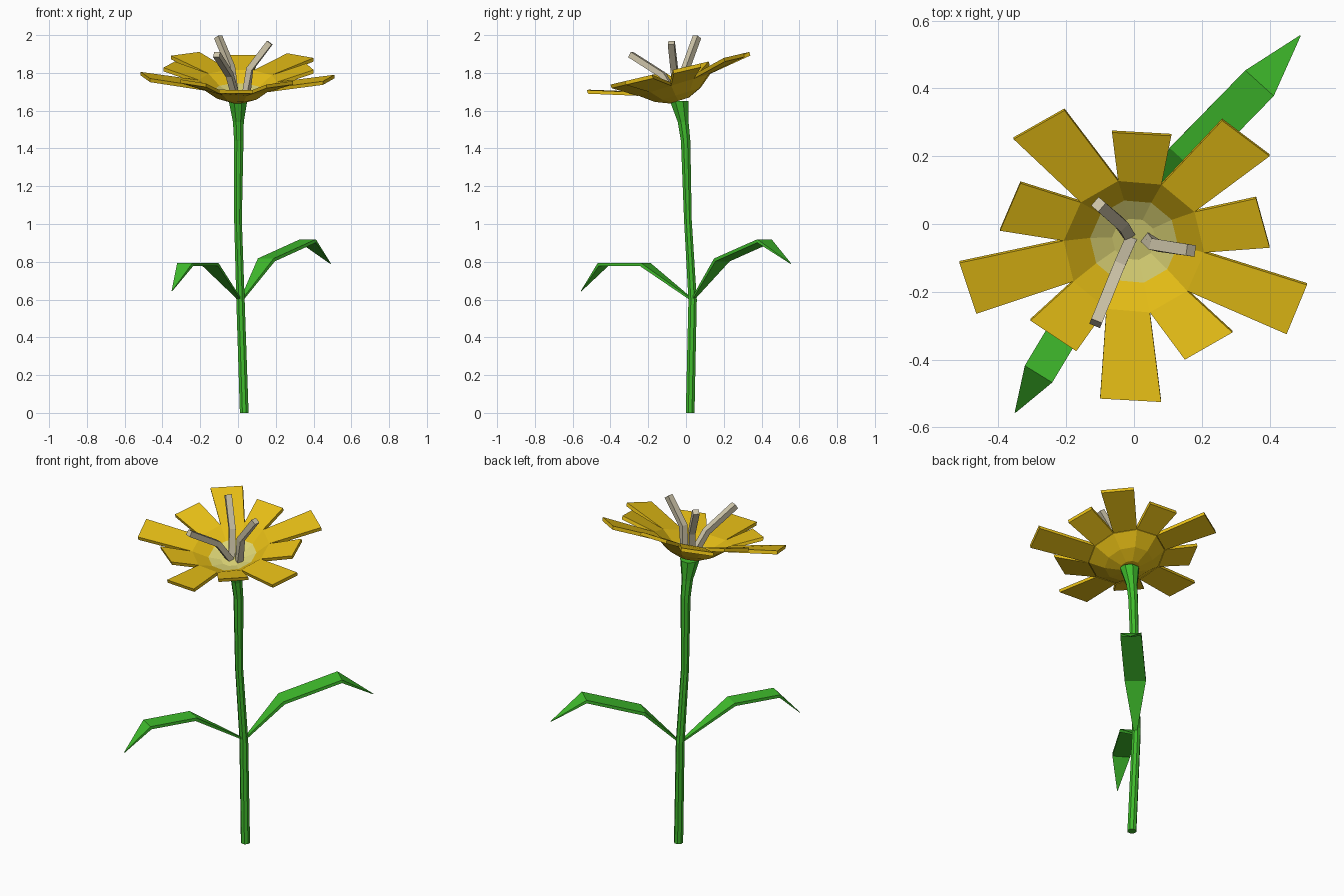
import bpy, bmesh
from math import cos, sin, radians, pi
from mathutils import Vector as V, Matrix

if "Cube" in bpy.data.objects:
    bpy.data.objects.remove(bpy.data.objects["Cube"])


def material(name, r, g, b):
    m = bpy.data.materials.new(name)
    m.diffuse_color = (r, g, b, 1)
    m.use_nodes = True
    m.node_tree.nodes["Principled BSDF"].inputs["Base Color"].default_value = m.diffuse_color
    return m


GREEN = material("green", 0.05, 0.50, 0.025)
YELLOW = material("yellow", 0.80, 0.52, 0.008)
PALE = material("pale_yellow", 0.72, 0.66, 0.18)
CREAM = material("cream", 0.62, 0.56, 0.40)


def loft(name, rings, mats, ring_mat=None):
    """Skin a list of equal-sized point rings and cap both ends."""
    bm = bmesh.new()
    rows = [[bm.verts.new(p) for p in ring] for ring in rings]
    n = len(rows[0])
    for i, (a, b) in enumerate(zip(rows, rows[1:])):
        for k in range(n):
            f = bm.faces.new((a[k], a[(k + 1) % n], b[(k + 1) % n], b[k]))
            f.material_index = ring_mat[i] if ring_mat else 0
    bm.faces.new(rows[0][::-1])
    bm.faces.new(rows[-1]).material_index = ring_mat[-1] if ring_mat else 0
    bmesh.ops.recalc_face_normals(bm, faces=bm.faces)
    me = bpy.data.meshes.new(name)
    bm.to_mesh(me)
    bm.free()
    for m in mats:
        me.materials.append(m)
    ob = bpy.data.objects.new(name, me)
    bpy.context.collection.objects.link(ob)
    return ob


def circle(r, z, n, start=0.0):
    return [V((r * cos(start + 2 * pi * k / n), r * sin(start + 2 * pi * k / n), z))
            for k in range(n)]


def strip(name, path, widths, thicks, mat, side=None):
    """Rectangular section swept along a bent path."""
    pts = [V(p) for p in path]
    rings = []
    for i, p in enumerate(pts):
        t = (pts[min(i + 1, len(pts) - 1)] - pts[max(i - 1, 0)]).normalized()
        s = side or t.cross(V((0, 0, 1))).normalized()
        u = s.cross(t).normalized()
        w, h = s * widths[i] / 2, u * thicks[i] / 2
        rings.append([p - w - h, p + w - h, p + w + h, p - w + h])
    return loft(name, rings, [mat])


# Stem: gently bent, flaring under the flower
stem = [(0.033, 0.022, 0, 0.025), (0.013, 0.035, 0.6, 0.024), (0, 0.01, 1.02, 0.022),
        (0.004, -0.002, 1.44, 0.027), (0.002, -0.015, 1.54, 0.031), (0, -0.036, 1.65, 0.053)]
loft("stem", [[p + V((x, y, 0)) for p in circle(r, z, 8, pi / 8)]
              for x, y, z, r in stem], [GREEN])

# Leaves: narrow at the stem, drooping to a point
leaves = {
    "right_leaf": ([(0.02, 0.035, 0.60), (0.15, 0.19, 0.81), (0.37, 0.415, 0.91),
                    (0.49, 0.555, 0.79)], 0.113),
    "left_leaf": ([(0.01, 0.03, 0.60), (-0.145, -0.215, 0.785), (-0.28, -0.44, 0.785),
                   (-0.35, -0.555, 0.645)], 0.095),
}
for name, (path, w) in leaves.items():
    d = V(path[-1]) - V(path[0])
    strip(name, path, [0.015, w, w, 0.003], [0.01, 0.018, 0.018, 0.003], GREEN,
          V((d.y, -d.x, 0)).normalized())

# Flower cup: ten-sided bowl with an inner and outer wall, tilted forward
TILT = Matrix.Translation((0, -0.067, 1.757)) @ Matrix.Rotation(radians(17), 4, 'X')
START = radians(67)
profile = [(0.055, -0.108), (0.13, -0.077), (0.205, -0.020), (0.208, 0.0),
           (0.130, -0.052), (0.065, -0.075)]
cup = [[TILT @ p for p in circle(r, z, 10, START)] for r, z in profile]
loft("flower_cup", cup, [YELLOW, PALE], [0, 0, 0, 0, 1, 1])

# Petals: each grows from one side of the cup rim; tips listed anticlockwise
tips = [((0.11, 0.26), (-0.065, 0.27)), ((-0.205, 0.335), (-0.355, 0.25)),
        ((-0.335, 0.12), (-0.395, -0.02)), ((-0.515, -0.115), (-0.465, -0.265)),
        ((-0.305, -0.285), (-0.17, -0.375)), ((-0.10, -0.515), (0.08, -0.525)),
        ((0.15, -0.40), (0.29, -0.32)), ((0.45, -0.325), (0.51, -0.18)),
        ((0.40, -0.07), (0.36, 0.075)), ((0.40, 0.20), (0.26, 0.305))]
down = TILT.to_3x3() @ V((0, 0, -0.02))
for k, pair in enumerate(tips):
    a, b = cup[3][k], cup[3][(k + 1) % 10]
    c, d = (V((x, y, 1.71 + 0.235 * (y + 0.52))) for x, y in pair)
    loft(f"petal_{k + 1}", [[a, b, b + down, a + down], [c, d, d + down, c + down]], [YELLOW])

# Stamens: three bent square rods
stamens = [[(-0.018, -0.03, 1.675), (-0.038, 0.0, 1.83), (-0.105, 0.058, 1.99)],
           [(-0.012, -0.05, 1.675), (-0.045, -0.125, 1.79), (-0.113, -0.293, 1.897)],
           [(0.042, -0.047, 1.675), (0.062, -0.062, 1.82), (0.168, -0.078, 1.96)]]
for k, path in enumerate(stamens):
    strip(f"stamen_{k + 1}", path, [0.034] * 3, [0.032] * 3, CREAM)
